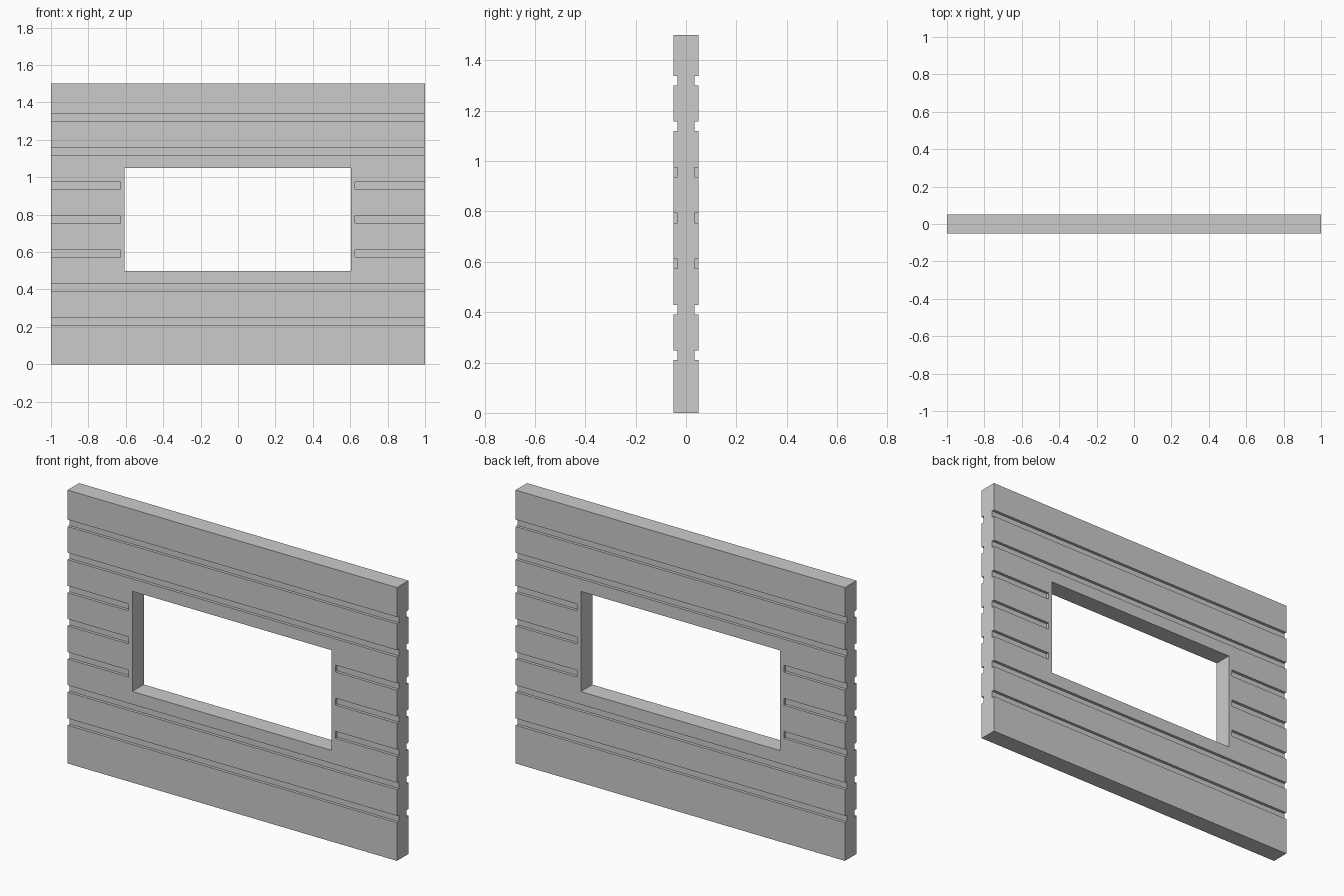
import bpy, bmesh
from mathutils import Matrix, Vector

if "Cube" in bpy.data.objects:
    bpy.data.objects.remove(bpy.data.objects["Cube"])

W, T, H = 1.0, 0.05, 1.5            # half width, half thickness, height
WIN_X, WIN_Z = (-0.607, 0.604), (0.5, 1.05)
GAP = 0.022                         # solid frame left beside the window
DEPTH, HALF = 0.016, 0.019          # groove depth and half height
FIRST, STEP, COUNT = 0.2285, 0.1818, 7


def add_box(bm, x, y, z):
    lo, hi = Vector((x[0], y[0], z[0])), Vector((x[1], y[1], z[1]))
    m = Matrix.Translation((lo + hi) / 2) @ Matrix.Diagonal((*(hi - lo), 1))
    bmesh.ops.create_cube(bm, size=1, matrix=m)


def make_object(name, bm):
    me = bpy.data.meshes.new(name)
    bm.to_mesh(me)
    bm.free()
    ob = bpy.data.objects.new(name, me)
    bpy.context.collection.objects.link(ob)
    return ob


# Wall slab
bm = bmesh.new()
add_box(bm, (-W, W), (-T, T), (0, H))
wall = make_object("wall_panel", bm)

# Cutter: window opening plus grooves on both faces
bm = bmesh.new()
add_box(bm, WIN_X, (-0.2, 0.2), WIN_Z)
for i in range(COUNT):
    zc = FIRST + i * STEP
    if WIN_Z[0] < zc < WIN_Z[1]:
        spans = [(-W - 0.1, WIN_X[0] - GAP), (WIN_X[1] + GAP, W + 0.1)]
    else:
        spans = [(-W - 0.1, W + 0.1)]
    for span in spans:
        for y in ((-T - 0.1, -T + DEPTH), (T - DEPTH, T + 0.1)):
            add_box(bm, span, y, (zc - HALF, zc + HALF))
cutter = make_object("opening_cutter", bm)
cutter.hide_render = True

# Cut the wall and discard the helper
mod = wall.modifiers.new("openings", 'BOOLEAN')
mod.operation = 'DIFFERENCE'
mod.solver = 'EXACT'
mod.object = cutter
bpy.context.view_layer.objects.active = wall
wall.select_set(True)
bpy.ops.object.modifier_apply(modifier=mod.name)
bpy.data.objects.remove(cutter)
